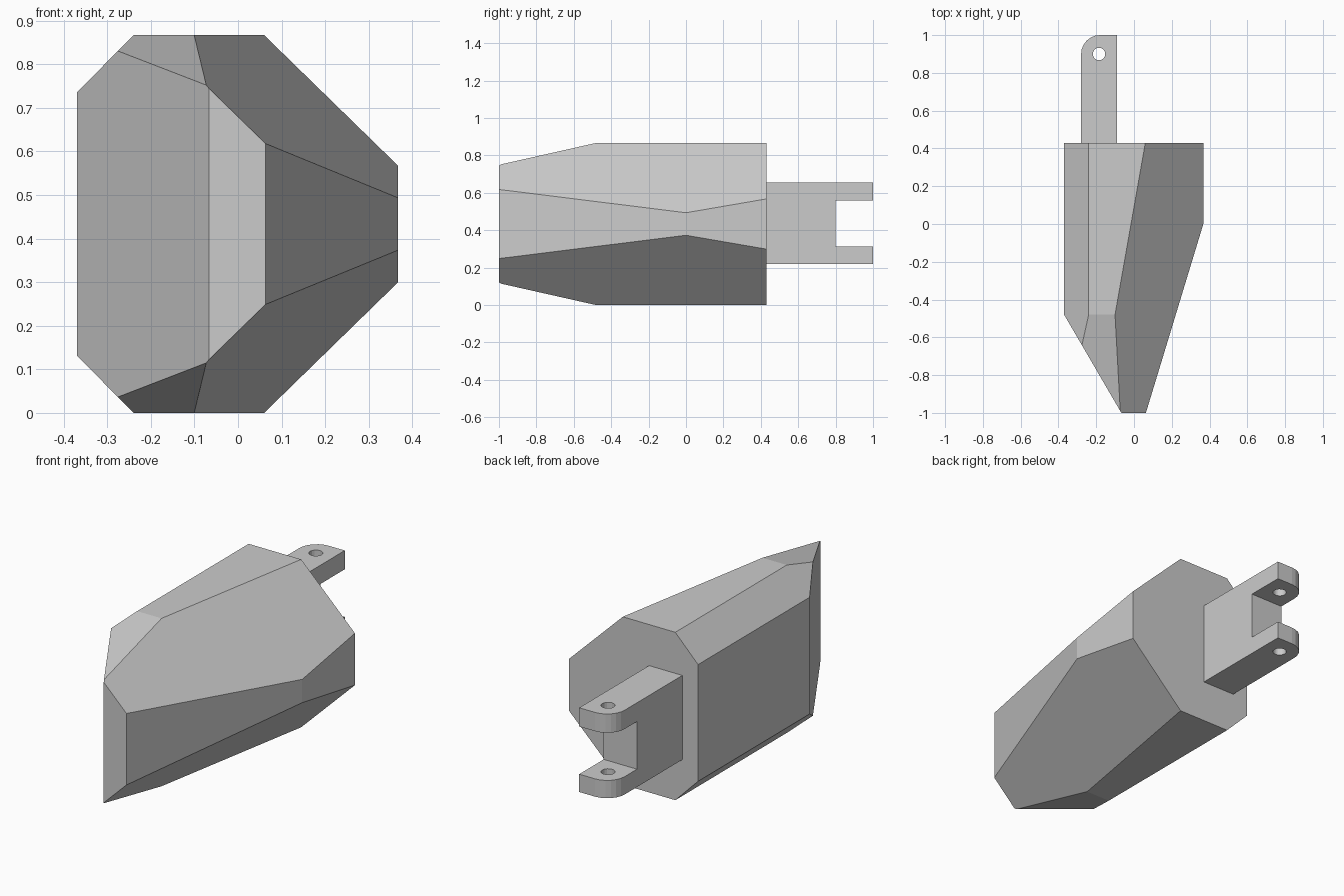
import bpy, bmesh, math
from mathutils import Vector

if "Cube" in bpy.data.objects:
    bpy.data.objects.remove(bpy.data.objects["Cube"])

H = 0.867
MID = H / 2


def finish(bm, name):
    bmesh.ops.recalc_face_normals(bm, faces=bm.faces[:])
    me = bpy.data.meshes.new(name)
    bm.to_mesh(me)
    bm.free()
    ob = bpy.data.objects.new(name, me)
    bpy.context.collection.objects.link(ob)
    return ob


def box(bm, lo, hi):
    verts = bmesh.ops.create_cube(bm, size=1)["verts"]
    for v in verts:
        v.co = [l + (c + 0.5) * (h - l) for l, c, h in zip(lo, v.co, hi)]


def prism(name, pts, z0, z1):
    bm = bmesh.new()
    face = bm.faces.new([bm.verts.new((x, y, z0)) for x, y in pts])
    new = bmesh.ops.extrude_face_region(bm, geom=[face])["geom"]
    bmesh.ops.translate(bm, vec=(0, 0, z1 - z0),
                        verts=[v for v in new if isinstance(v, bmesh.types.BMVert)])
    return finish(bm, name)


def arc(cx, cy, r, a0, a1, n):
    return [(cx + r * math.cos(math.radians(a0 + (a1 - a0) * i / n)),
             cy + r * math.sin(math.radians(a0 + (a1 - a0) * i / n))) for i in range(n + 1)]


def slice_off(bm, point, normal):
    bm.normal_update()
    cut = bmesh.ops.bisect_plane(bm, geom=bm.verts[:] + bm.edges[:] + bm.faces[:], dist=1e-6,
                                 plane_co=point, plane_no=normal, clear_outer=True)
    edges = [e for e in cut["geom_cut"] if isinstance(e, bmesh.types.BMEdge)]
    bmesh.ops.contextual_create(bm, geom=edges)


# Faceted body: a block with flat planes sliced off
bm = bmesh.new()
box(bm, (-0.37, -1, 0), (0.367, 0.43, H))
slice_off(bm, (-0.37, -0.48, 0), (-0.52, -0.303, 0))   # left front slant
slice_off(bm, (0.367, 0, 0), (1, -0.304, 0))           # right front slant
sloped = [((-0.24, 0, H), (-1, 0, 0.985)),             # left chamfer
          ((0, -0.48, H), (0, -0.117, 0.52)),          # front taper
          ((0.06, 0.43, H), (0.975, -0.172, 1))]       # large right facet
for p, n in sloped:
    for s in (1, -1):
        slice_off(bm, Vector((p[0], p[1], MID + s * (p[2] - MID))), Vector((n[0], n[1], s * n[2])))
body = finish(bm, "body")

# Hinge tab with one rounded corner
tab = prism("hinge_tab", [(-0.28, 0.43), (-0.09, 0.43), (-0.09, 1)]
            + arc(-0.18, 0.9, 0.1, 90, 180, 6), 0.22, 0.655)

# Slot and pin hole cut through the tab
bm = bmesh.new()
box(bm, (-0.5, 0.80, 0.312), (0.2, 1.2, 0.558))
slot = finish(bm, "slot_cutter")
hole = prism("hole_cutter", arc(-0.185, 0.9, 0.033, 0, 360, 16)[:-1], 0.1, 0.8)
bpy.context.view_layer.objects.active = tab
for cutter in (slot, hole):
    cutter.hide_render = True
    mod = tab.modifiers.new(cutter.name, "BOOLEAN")
    mod.operation, mod.solver, mod.object = "DIFFERENCE", "EXACT", cutter
    bpy.ops.object.modifier_apply(modifier=mod.name)
    bpy.data.objects.remove(cutter)
